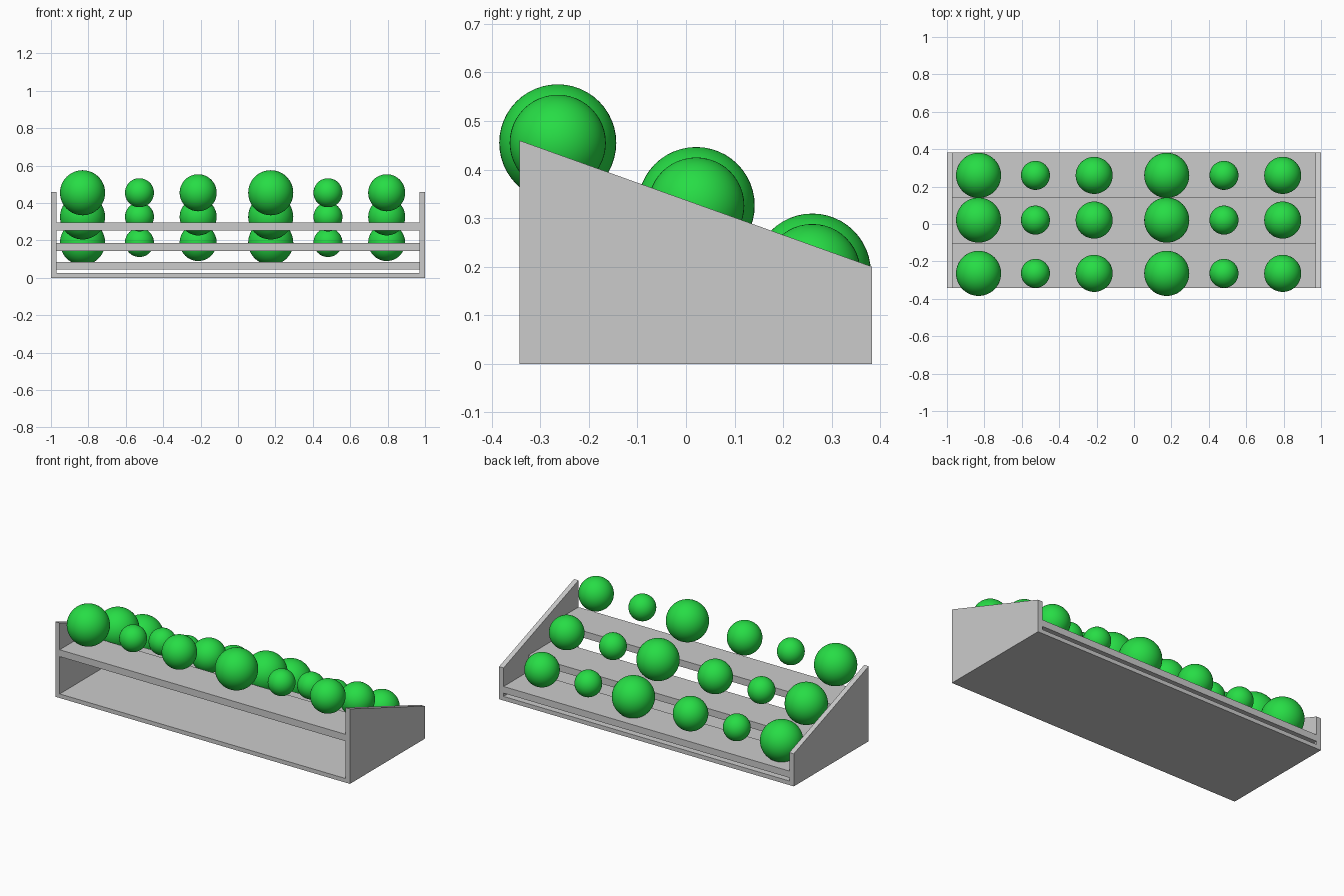
import bpy, bmesh

if "Cube" in bpy.data.objects:
    bpy.data.objects.remove(bpy.data.objects["Cube"])

YF, YB = -0.343, 0.383   # front and back of the stand
XI, XO = 0.97, 1.0       # inner and outer face of the side panels

green = bpy.data.materials.new("green")
green.diffuse_color = (0.02, 0.72, 0.06, 1)
green.use_nodes = True
green.node_tree.nodes["Principled BSDF"].inputs["Base Color"].default_value = green.diffuse_color


def prism(name, profile, x0, x1):
    """Extrude a (y, z) profile along x."""
    bm = bmesh.new()
    face = bm.faces.new([bm.verts.new((x0, y, z)) for y, z in profile])
    ext = bmesh.ops.extrude_face_region(bm, geom=[face])
    moved = [v for v in ext["geom"] if isinstance(v, bmesh.types.BMVert)]
    bmesh.ops.translate(bm, verts=moved, vec=(x1 - x0, 0, 0))
    bmesh.ops.recalc_face_normals(bm, faces=bm.faces)
    mesh = bpy.data.meshes.new(name)
    bm.to_mesh(mesh)
    bm.free()
    obj = bpy.data.objects.new(name, mesh)
    bpy.context.collection.objects.link(obj)
    return obj


def board(name, y0, y1, z0, z1):
    return prism(name, [(y0, z0), (y1, z0), (y1, z1), (y0, z1)], -XI, XI)


# Sloped side panels
side = [(YF, 0), (YB, 0), (YB, 0.2), (YF, 0.46)]
prism("side_panel_left", side, -XO, -XI)
prism("side_panel_right", side, XI, XO)

# Base board and three stepped shelves
board("base_board", YF, YB, 0, 0.025)
board("shelf_top", YF, -0.101, 0.254, 0.296)
board("shelf_middle", -0.101, 0.143, 0.144, 0.186)
board("shelf_bottom", 0.143, YB, 0.045, 0.086)

# Balls: the same six sizes repeated on each shelf
columns = [(-0.831, 0.1205), (-0.527, 0.0775), (-0.213, 0.099),
           (0.175, 0.1205), (0.481, 0.0775), (0.795, 0.099)]
rows = [("top", -0.264, 0.455), ("middle", 0.021, 0.326), ("bottom", 0.26, 0.189)]
for row, y, z in rows:
    for i, (x, r) in enumerate(columns, 1):
        bpy.ops.mesh.primitive_uv_sphere_add(segments=48, ring_count=24,
                                             radius=r, location=(x, y, z))
        ball = bpy.context.object
        ball.name = f"ball_{row}_{i}"
        ball.data.materials.append(green)
        bpy.ops.object.shade_smooth()
